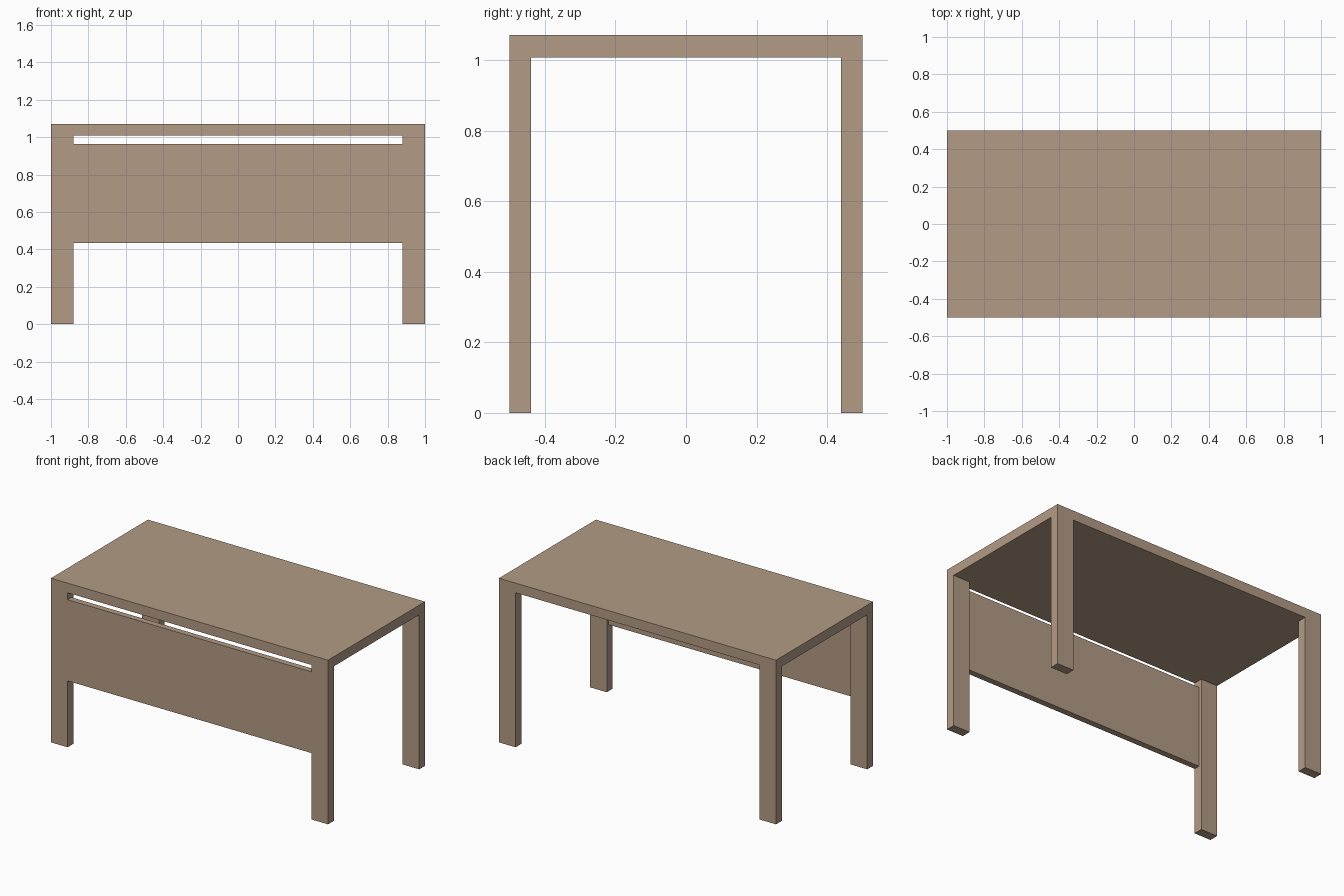
import bpy
import bmesh

if "Cube" in bpy.data.objects:
    bpy.data.objects.remove(bpy.data.objects["Cube"])

wood = bpy.data.materials.new("wood")
wood.diffuse_color = (0.45, 0.33, 0.24, 1)
wood.use_nodes = True
wood.node_tree.nodes["Principled BSDF"].inputs["Base Color"].default_value = wood.diffuse_color

HALF_X, HALF_Y, HEIGHT = 1.0, 0.5, 1.071
UNDERSIDE = 1.008
LEG_X, LEG_Y = 0.12, 0.06


def box(name, low, high):
    """Axis-aligned box between two corners."""
    bm = bmesh.new()
    bmesh.ops.create_cube(bm, size=1)
    for v in bm.verts:
        v.co = [low[i] if v.co[i] < 0 else high[i] for i in range(3)]
    mesh = bpy.data.meshes.new(name)
    bm.to_mesh(mesh)
    bm.free()
    mesh.materials.append(wood)
    obj = bpy.data.objects.new(name, mesh)
    bpy.context.collection.objects.link(obj)
    return obj


# Table top
box("table_top", (-HALF_X, -HALF_Y, UNDERSIDE), (HALF_X, HALF_Y, HEIGHT))

# Four corner legs, flush with the edges of the top
for x_name, x in (("left", -HALF_X), ("right", HALF_X - LEG_X)):
    for y_name, y in (("front", -HALF_Y), ("back", HALF_Y - LEG_Y)):
        box(f"{y_name}_{x_name}_leg", (x, y, 0), (x + LEG_X, y + LEG_Y, UNDERSIDE))

# Modesty panel between the front legs, with a slot left under the top
inner = HALF_X - LEG_X
box("front_panel", (-inner, -HALF_Y, 0.433), (inner, -HALF_Y + 0.04, 0.963))
